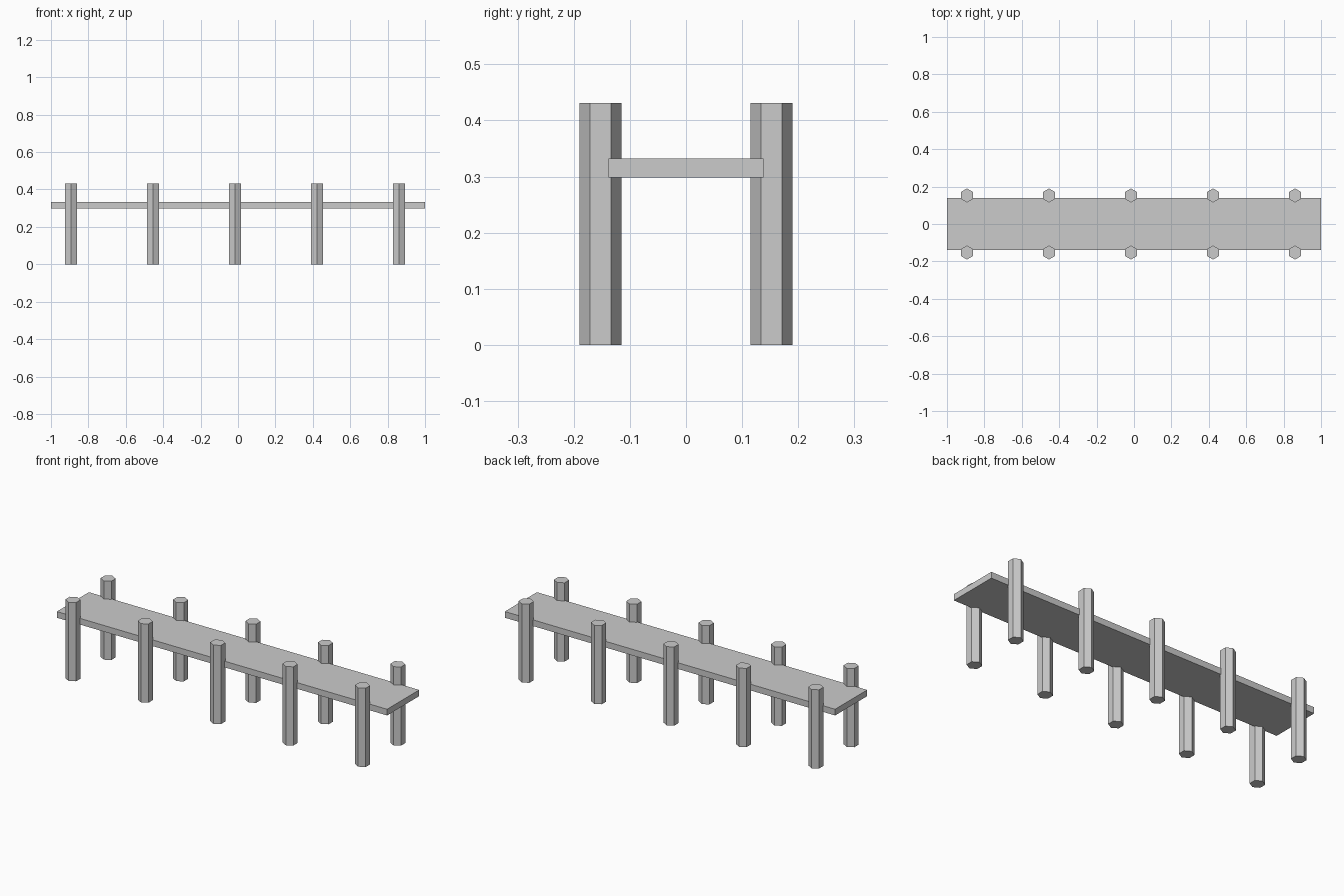
import bpy

if "Cube" in bpy.data.objects:
    bpy.data.objects.remove(bpy.data.objects["Cube"])

POST_R = 0.0375
POST_H = 0.431
FIRST_X, SPACING = -0.893, 0.4385


def add_post(name, x, y):
    # six-sided post with corners pointing along y
    bpy.ops.mesh.primitive_cylinder_add(vertices=6, radius=POST_R, depth=POST_H,
                                        location=(x, y, POST_H / 2))
    bpy.context.object.name = name


# flat walkway deck
bpy.ops.mesh.primitive_cube_add(size=1, location=(0, 0, 0.315))
deck = bpy.context.object
deck.name = "deck"
deck.scale = (2.0, 0.277, 0.034)

# two rows of support posts
for i in range(5):
    x = FIRST_X + i * SPACING
    add_post(f"front_post_{i + 1}", x, -0.1525)
    add_post(f"back_post_{i + 1}", x, 0.1525)
